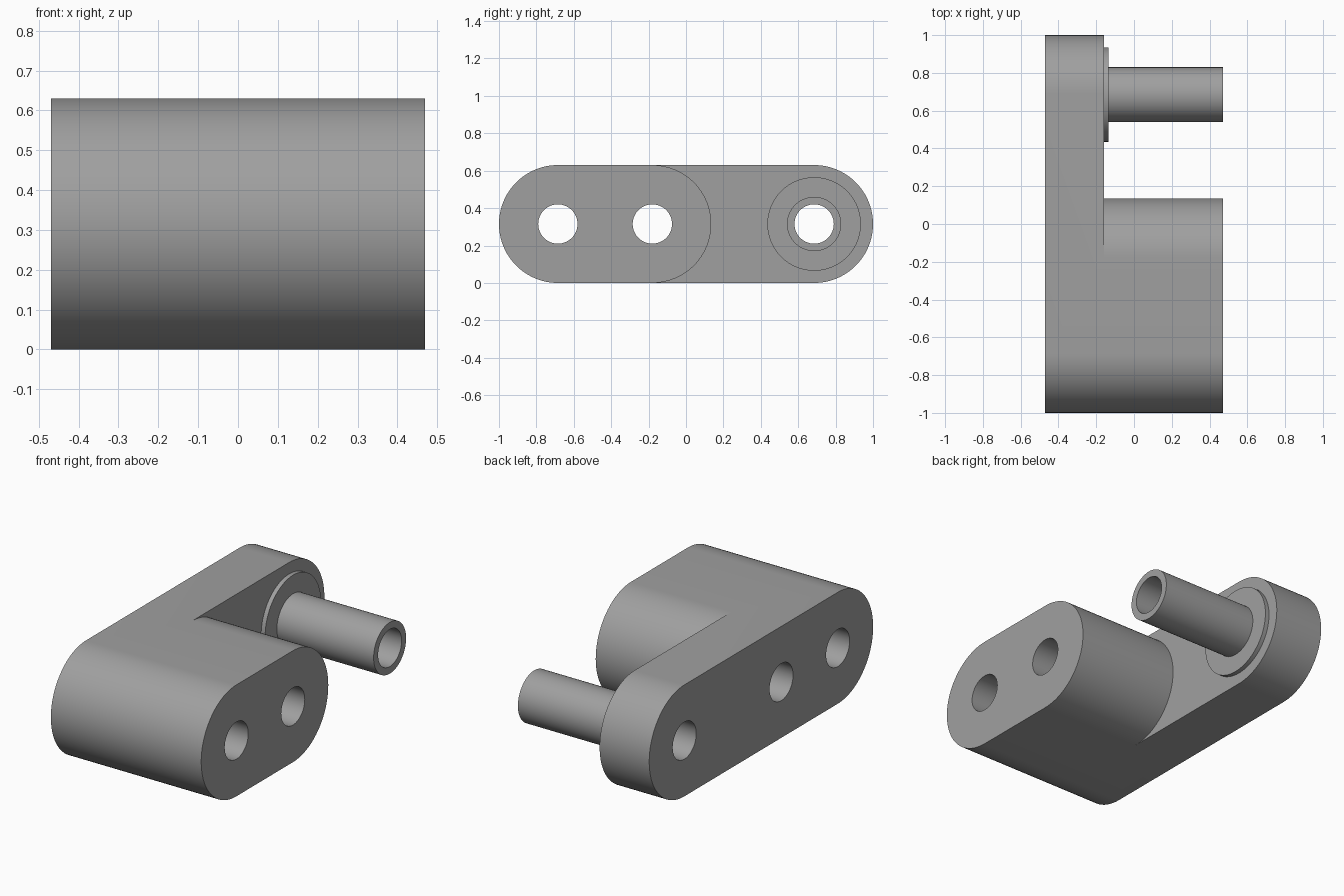
import bpy, bmesh, math

if "Cube" in bpy.data.objects:
    bpy.data.objects.remove(bpy.data.objects["Cube"])

R = 0.315              # end radius of the arm, also half its height
END = 0.685            # distance of the outer bore axes from the centre
MID = -0.18            # axis of the middle bore and of the block's rounded end
X0, XP, X1 = -0.47, -0.16, 0.47   # back face, plate face, block face
SEG = 48               # steps per half circle

grey = bpy.data.materials.new("grey")
grey.diffuse_color = (0.35, 0.35, 0.35, 1)
grey.use_nodes = True
grey.node_tree.nodes["Principled BSDF"].inputs["Base Color"].default_value = grey.diffuse_color


def arc(y, r, start, end, n=SEG):
    """Points (y, z) on an arc around the arm's axis height."""
    return [(y + r * math.cos(start + (end - start) * i / n),
             R + r * math.sin(start + (end - start) * i / n)) for i in range(n + 1)]


def prism(name, profile, x0, x1):
    """Extrude a closed (y, z) profile along x."""
    bm = bmesh.new()
    face = bm.faces.new([bm.verts.new((x0, y, z)) for y, z in profile])
    ext = bmesh.ops.extrude_face_region(bm, geom=[face])
    moved = [v for v in ext["geom"] if isinstance(v, bmesh.types.BMVert)]
    bmesh.ops.translate(bm, verts=moved, vec=(x1 - x0, 0, 0))
    bmesh.ops.recalc_face_normals(bm, faces=bm.faces)
    mesh = bpy.data.meshes.new(name)
    bm.to_mesh(mesh)
    bm.free()
    mesh.materials.append(grey)
    obj = bpy.data.objects.new(name, mesh)
    bpy.context.collection.objects.link(obj)
    return obj


def rod(name, y, r, x0, x1):
    return prism(name, arc(y, r, 0, 2 * math.pi, 2 * SEG)[:-1], x0, x1)


def combine(target, tool, operation):
    """Apply a boolean and remove the tool object."""
    mod = target.modifiers.new(operation, 'BOOLEAN')
    mod.operation = operation
    mod.solver = 'EXACT'
    mod.object = tool
    bpy.context.view_layer.objects.active = target
    bpy.ops.object.modifier_apply(modifier=mod.name)
    bpy.data.objects.remove(tool)


# Arm: full-depth rounded bar
h = math.pi / 2
arm = prism("crank_arm", arc(END, R, -h, h) + arc(-END, R, h, 3 * h), X0, X1)

# Clear the space in front of the thin plate, leaving a round-ended block
clearance = [(MID, -0.2)] + arc(MID, R, -h, h) + [(MID, 0.9), (1.2, 0.9), (1.2, -0.2)]
combine(arm, prism("clearance", clearance, XP, 0.7), 'DIFFERENCE')

# Collar and hollow pin on the plate
combine(arm, rod("collar", END, 0.25, -0.3, -0.135), 'UNION')
combine(arm, rod("pin", END, 0.145, -0.25, X1), 'UNION')

# Three through bores
for y in (-END, MID, END):
    combine(arm, rod("bore", y, 0.105, -0.7, 0.7), 'DIFFERENCE')

# Smooth round walls, sharp rims
bpy.ops.object.select_all(action='DESELECT')
arm.select_set(True)
bpy.context.view_layer.objects.active = arm
bpy.ops.object.shade_smooth_by_angle(angle=math.radians(30))
